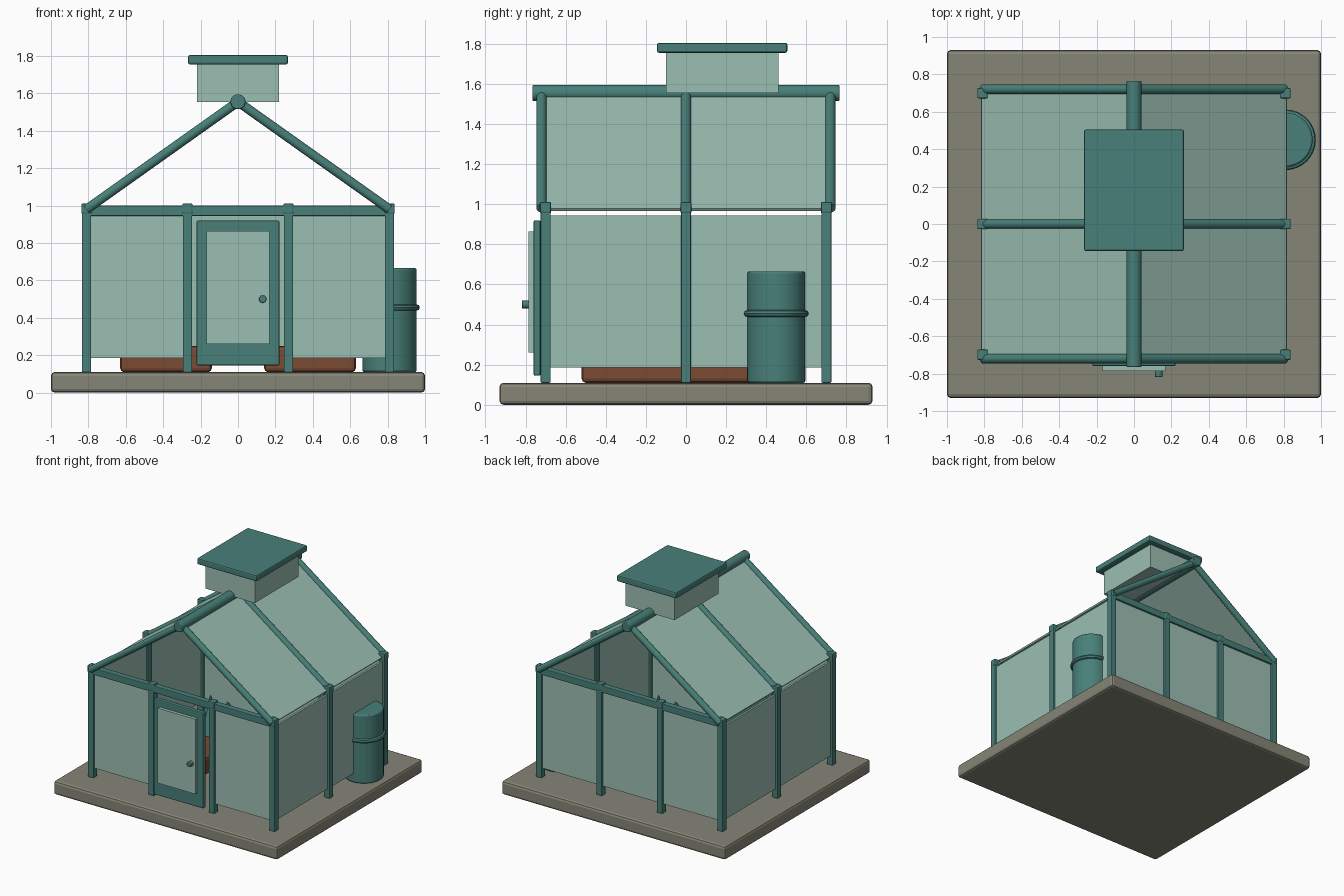
import bpy, math
from mathutils import Vector

old = bpy.data.objects.get("Cube")
if old:
    bpy.data.objects.remove(old, do_unlink=True)


def make_material(name, rgb):
    m = bpy.data.materials.new(name)
    m.use_nodes = True
    m.diffuse_color = (*rgb, 1)
    m.node_tree.nodes["Principled BSDF"].inputs["Base Color"].default_value = (*rgb, 1)
    return m


TEAL = make_material("teal paint", (0.065, 0.215, 0.19))
GLASS = make_material("pale green glass", (0.33, 0.52, 0.45))
STONE = make_material("grey stone", (0.24, 0.235, 0.185))
WOOD = make_material("brown wood", (0.2, 0.07, 0.035))


def finish(name, mat, bevel=0, smooth=False):
    o = bpy.context.object
    o.name = name
    o.data.materials.append(mat)
    if smooth:
        bpy.ops.object.shade_smooth_by_angle(angle=math.radians(35))
    if bevel:
        b = o.modifiers.new("soft edges", "BEVEL")
        b.width, b.segments = bevel, 2
    return o


def box(name, mat, x, y, z, bevel=0):
    """Box from (low, high) ranges on each axis."""
    bpy.ops.mesh.primitive_cube_add(size=1, location=[sum(r) / 2 for r in (x, y, z)])
    bpy.context.object.scale = [r[1] - r[0] for r in (x, y, z)]
    bpy.ops.object.transform_apply(location=False, rotation=False, scale=True)
    return finish(name, mat, bevel)


def around(c, half):
    return (c - half, c + half)


def rod(name, mat, a, b, radius, bevel=0, sides=24):
    a, b = Vector(a), Vector(b)
    bpy.ops.mesh.primitive_cylinder_add(vertices=sides, radius=radius, depth=(b - a).length,
                                        location=(a + b) / 2)
    bpy.context.object.rotation_euler = (b - a).to_track_quat("Z", "Y").to_euler()
    return finish(name, mat, bevel, True)


FLOOR, SILL, EAVE, RIDGE = 0.11, 0.185, 0.945, 1.555
HX, HY, MID = 0.81, 0.70, 0.27

# Stone slab
box("base_slab", STONE, (-1, 1), (-0.93, 0.93), (0, FLOOR), 0.02)

# Posts with caps
spots = [(sx * HX, y) for sx in (-1, 1) for y in (-HY, 0, HY)]
spots += [(sx * MID, y) for sx in (-1, 1) for y in (-HY, HY)]
for x, y in spots:
    box("post", TEAL, around(x, 0.025), around(y, 0.025), (FLOOR, 0.97), 0.005)
    box("post_cap", TEAL, around(x, 0.028), around(y, 0.028), (0.955, 1.012), 0.008)

# End beams
for y in (-HY, HY):
    box("end_beam", TEAL, (-HX, HX), around(y, 0.024), (EAVE, 1.0), 0.005)

# Rafters, ridge and sloping roof glass
for s in (-1, 1):
    for y in (-0.72, 0, 0.72):
        rod("rafter", TEAL, (s * HX, y, 0.98), (0, y, RIDGE), 0.025)
    eave, top = Vector((s * HX, 0, 0.973)), Vector((0, 0, RIDGE - 0.005))
    run = top - eave
    pane = box("roof_glass", GLASS, around(0, run.length / 2), (-HY, HY), around(0, 0.007))
    pane.location = (eave + top) / 2
    pane.rotation_euler.y = s * math.atan2(run.z, abs(run.x))
rod("ridge_pole", TEAL, (0, -0.765, RIDGE), (0, 0.765, RIDGE), 0.04, 0.005)

# Wall glass
for s in (-1, 1):
    box("side_glass", GLASS, around(s * HX, 0.008), (-HY, HY), (SILL, EAVE))
    box("front_glass", GLASS, around(s * (HX + MID) / 2, 0.27), around(-HY, 0.008), (SILL, EAVE))
box("back_glass", GLASS, (-HX, HX), around(HY, 0.008), (SILL, EAVE))

# Roof vent
box("vent_glass", GLASS, (-0.22, 0.22), (-0.1, 0.46), (RIDGE, 1.76))
box("vent_lid", TEAL, (-0.267, 0.267), (-0.145, 0.505), (1.755, 1.805), 0.01)

# Door
box("door", TEAL, (-0.222, 0.222), (-0.76, -0.725), (0.145, 0.92), 0.008)
box("door_glass", GLASS, (-0.168, 0.168), (-0.785, -0.755), (0.26, 0.865))
rod("door_knob", TEAL, (0.132, -0.78, 0.5), (0.132, -0.818, 0.5), 0.02, 0.004)

# Water barrel with hoop
rod("water_barrel", TEAL, (HX, 0.45, FLOOR), (HX, 0.45, 0.665), 0.145, 0.01, 32)
bpy.ops.mesh.primitive_torus_add(major_radius=0.145, minor_radius=0.017, major_segments=32,
                                 minor_segments=8, location=(HX, 0.45, 0.455))
finish("barrel_hoop", TEAL, 0, True)

# Planting beds with leafy cones
for s in (-1, 1):
    box("planter", WOOD, around(s * 0.385, 0.245), (-0.52, 0.52), (FLOOR, 0.25), 0.02)
    for y, height in ((-0.42, 0.4), (-0.2, 0.54), (0.2, 0.54), (0.42, 0.4)):
        bpy.ops.mesh.primitive_cone_add(vertices=8, radius1=0.12, depth=height - 0.24,
                                        location=(s * 0.385, y, (height + 0.24) / 2))
        finish("plant", TEAL)
